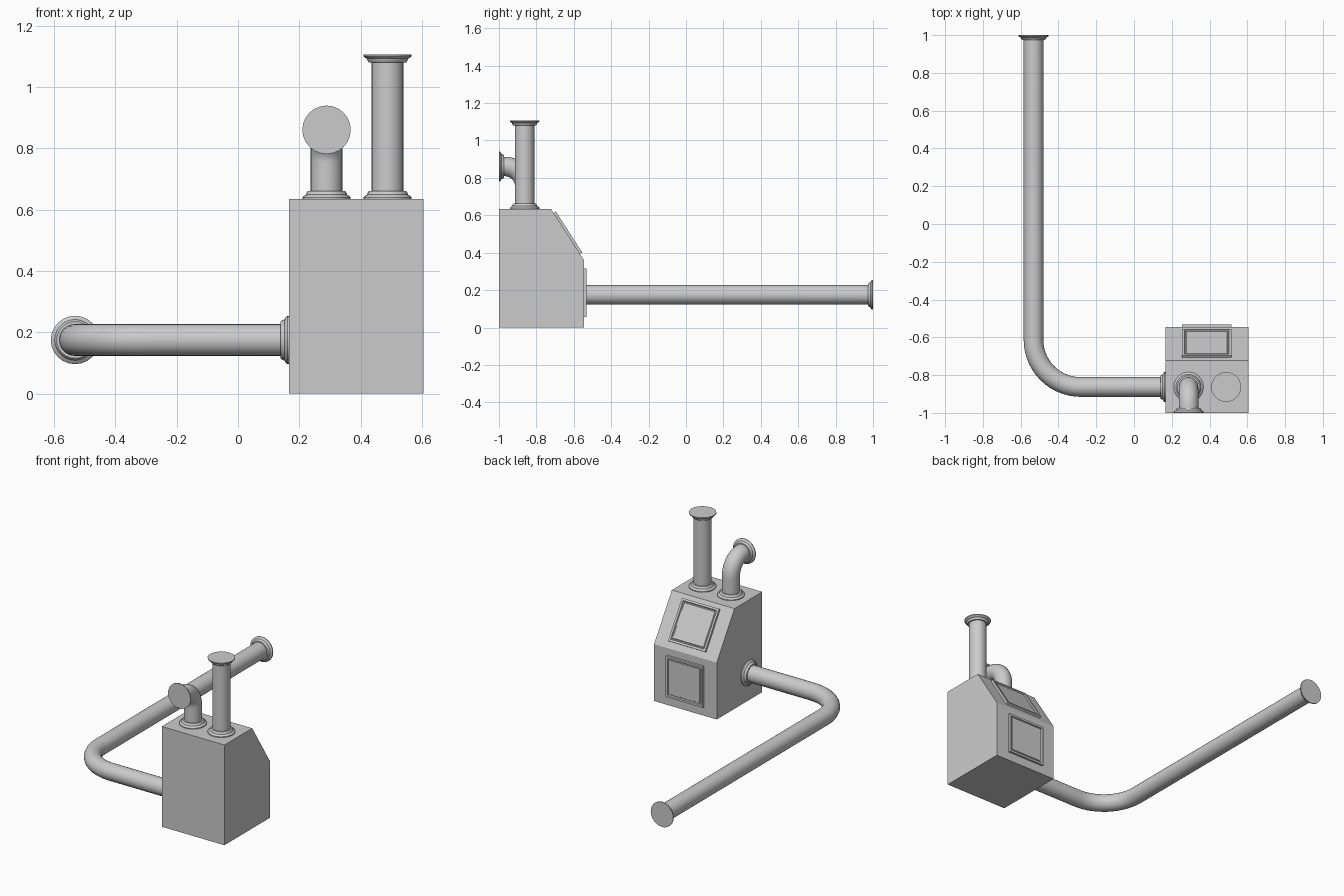
import bpy, bmesh, math
from mathutils import Vector, Matrix

cube = bpy.data.objects.get("Cube")
if cube:
    bpy.data.objects.remove(cube, do_unlink=True)

# Single plain metal colour
GREY = (0.6, 0.6, 0.6, 1.0)
metal = bpy.data.materials.new("grey metal")
metal.use_nodes = True
metal.diffuse_color = GREY
metal.node_tree.nodes["Principled BSDF"].inputs["Base Color"].default_value = GREY

SIDES = 24
PIPE_R = 0.052
PIPE_Y = -0.863


def link(name, data):
    data.materials.append(metal)
    obj = bpy.data.objects.new(name, data)
    bpy.context.collection.objects.link(obj)
    return obj


def select(obj):
    bpy.ops.object.select_all(action='DESELECT')
    obj.select_set(True)
    bpy.context.view_layer.objects.active = obj


def finish(name, bm, smooth=False):
    bmesh.ops.recalc_face_normals(bm, faces=bm.faces[:])
    mesh = bpy.data.meshes.new(name)
    bm.to_mesh(mesh)
    bm.free()
    obj = link(name, mesh)
    if smooth:
        select(obj)
        bpy.ops.object.shade_smooth_by_angle(angle=math.radians(35))
    return obj


def body():
    """Side profile extruded across the width, with a sloped rear shoulder."""
    profile = [(-1, 0), (-0.545, 0), (-0.545, 0.36), (-0.722, 0.635), (-1, 0.635)]
    bm = bmesh.new()
    face = bm.faces.new([bm.verts.new((0.166, y, z)) for y, z in profile])
    ext = bmesh.ops.extrude_face_region(bm, geom=[face])
    verts = [g for g in ext["geom"] if isinstance(g, bmesh.types.BMVert)]
    bmesh.ops.translate(bm, verts=verts, vec=(0.439, 0, 0))
    return finish("furnace_body", bm)


def pipe(name, points, bend=0.0, steps=14):
    """Round pipe along straight runs; a middle point becomes a quarter bend."""
    pts = [Vector(p) for p in points]
    path = [pts[0]]
    for a, b, c in zip(pts, pts[1:], pts[2:]):
        d_in, d_out = (b - a).normalized(), (c - b).normalized()
        centre = b - d_in * bend + d_out * bend
        for i in range(steps + 1):
            t = math.pi / 2 * i / steps
            path.append(centre - d_out * bend * math.cos(t) + d_in * bend * math.sin(t))
    path.append(pts[-1])
    curve = bpy.data.curves.new(name, 'CURVE')
    curve.dimensions = '3D'
    curve.bevel_depth = PIPE_R
    curve.bevel_resolution = (SIDES - 4) // 2
    curve.use_fill_caps = True
    spline = curve.splines.new('POLY')
    spline.points.add(len(path) - 1)
    for point, co in zip(spline.points, path):
        point.co = (*co, 1)
    obj = link(name, curve)
    select(obj)
    bpy.ops.object.convert(target='MESH')
    bpy.ops.object.shade_smooth_by_angle(angle=math.radians(35))


def flange(name, location, axis):
    """Stepped collar: wide closed rim at location, narrowing along axis."""
    profile = [(0.079, 0), (0.079, 0.005), (0.075, 0.01), (0.067, 0.014),
               (0.065, 0.021), (0.06, 0.027), (0.05, 0.027)]
    turn = Vector((0, 0, 1)).rotation_difference(Vector(axis)).to_matrix().to_4x4()
    bm = bmesh.new()
    rings = [[bm.verts.new((r * math.cos(math.tau * i / SIDES),
                            r * math.sin(math.tau * i / SIDES), h))
              for i in range(SIDES)] for r, h in profile]
    for low, high in zip(rings, rings[1:]):
        for i in range(SIDES):
            j = (i + 1) % SIDES
            bm.faces.new((low[i], low[j], high[j], high[i]))
    bm.faces.new(rings[0])
    bm.faces.new(rings[-1])
    bm.transform(Matrix.Translation(location) @ turn)
    finish(name, bm, True)


def hatch(name, y, z, normal):
    """Square door: raised frame, narrow groove and inner panel."""
    size, thick = 0.26, 0.014
    bm = bmesh.new()
    bmesh.ops.create_cube(bm, size=1)
    bm.transform(Matrix.Translation((0, 0, thick / 2)) @ Matrix.Diagonal((size, size, thick, 1)))
    bm.normal_update()
    top = max(bm.faces, key=lambda f: f.calc_center_median().z)
    for width, depth in ((0.018, 0), (0.004, -0.008), (0.007, 0), (0.004, 0.004)):
        bmesh.ops.inset_region(bm, faces=[top], thickness=width, depth=depth)
    turn = Vector((0, 0, 1)).rotation_difference(Vector(normal).normalized())
    bm.transform(Matrix.Translation((0.385, y, z)) @ turn.to_matrix().to_4x4())
    finish(name, bm)


body()

# Rear doors
hatch("lower_hatch", -0.545, 0.185, (0, 1, 0))
hatch("sloped_hatch", -0.637, 0.503, (0, 0.275, 0.177))

# Tall chimney
pipe("chimney_pipe", [(0.488, PIPE_Y, 0.63), (0.488, PIPE_Y, 1.106)])
flange("chimney_base_flange", (0.488, PIPE_Y, 0.635), (0, 0, 1))
flange("chimney_top_flange", (0.488, PIPE_Y, 1.107), (0, 0, -1))

# Short elbow vent facing forward
pipe("vent_pipe", [(0.289, PIPE_Y, 0.63), (0.289, PIPE_Y, 0.861), (0.289, -0.999, 0.861)], 0.105)
flange("vent_base_flange", (0.289, PIPE_Y, 0.635), (0, 0, 1))
flange("vent_end_flange", (0.289, -1, 0.861), (0, 1, 0))

# Long outlet pipe running sideways then back
pipe("outlet_pipe", [(0.17, PIPE_Y, 0.175), (-0.532, PIPE_Y, 0.175), (-0.532, 0.999, 0.175)], 0.25)
flange("outlet_wall_flange", (0.166, PIPE_Y, 0.175), (-1, 0, 0))
flange("outlet_end_flange", (-0.532, 1, 0.175), (0, -1, 0))
